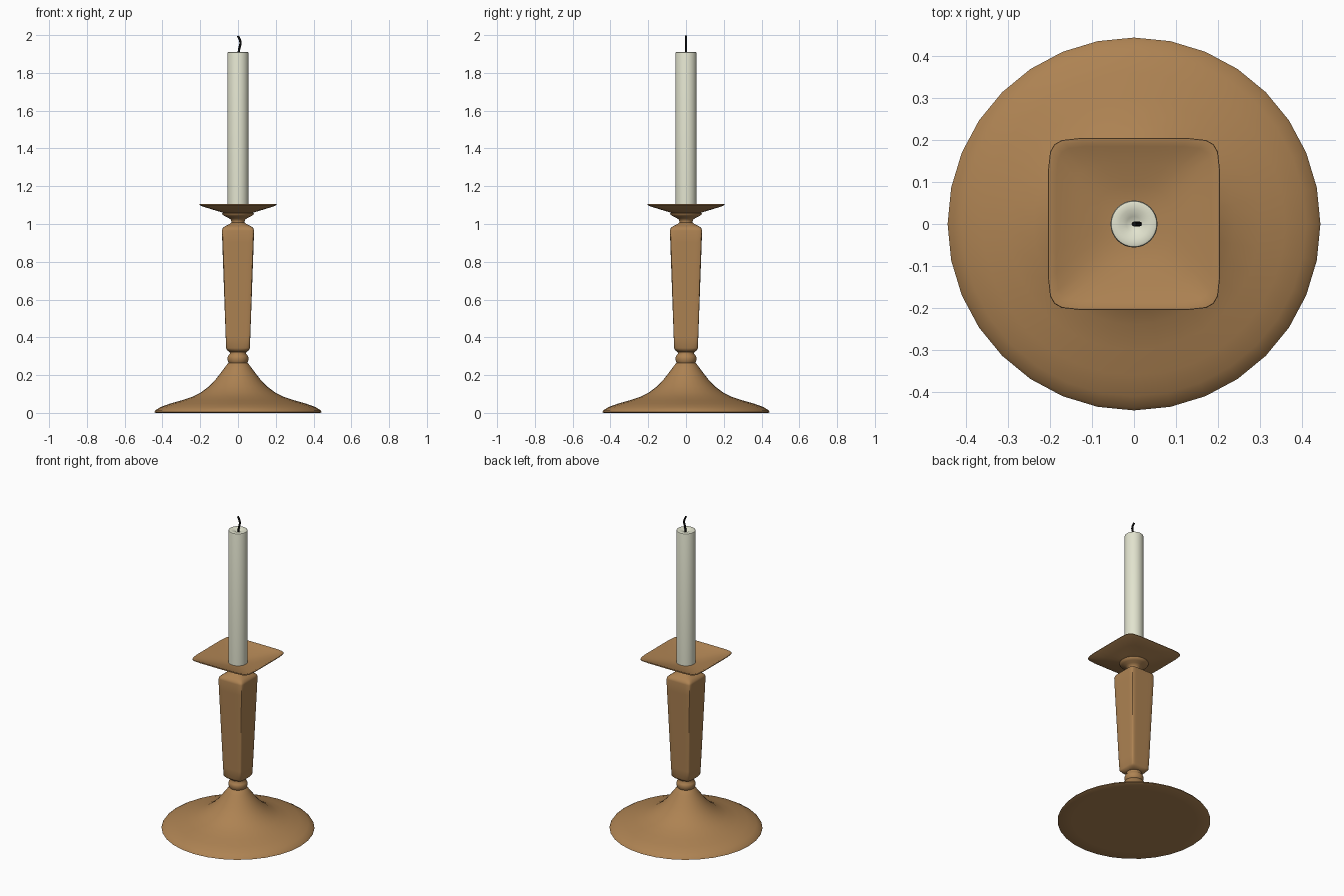
import bpy, bmesh, math

if "Cube" in bpy.data.objects:
    bpy.data.objects.remove(bpy.data.objects["Cube"])


def material(name, rgb):
    m = bpy.data.materials.new(name)
    m.diffuse_color = (*rgb, 1)
    m.use_nodes = True
    m.node_tree.nodes["Principled BSDF"].inputs["Base Color"].default_value = m.diffuse_color
    return m


WOOD = material("warm wood", (0.42, 0.225, 0.085))
WAX = material("ivory wax", (0.76, 0.77, 0.62))
BLACK = material("charred black", (0.004, 0.004, 0.004))


def ring_points(r, z, power, sides):
    """Superellipse ring: power 2 is round, high power is a soft square."""
    squeeze = 0.17 * min(1, (power - 2) / 6)   # gather points at the corners
    for i in range(sides):
        a = 2 * math.pi * i / sides
        a += squeeze * math.sin(4 * a)
        c, s = math.cos(a), math.sin(a)
        k = r / (abs(c) ** power + abs(s) ** power) ** (1 / power)
        yield (k * c, k * s, z)


def loft(name, rings, mat, sides=32, angle=50):
    """Join rings of (radius, height, power) into a closed smooth solid."""
    bm = bmesh.new()
    loops = [[bm.verts.new(p) for p in ring_points(*r, sides)] for r in rings]
    for lo, hi in zip(loops, loops[1:]):
        for i in range(sides):
            j = (i + 1) % sides
            bm.faces.new((lo[i], lo[j], hi[j], hi[i]))
    bm.faces.new(loops[0][::-1])
    bm.faces.new(loops[-1])
    me = bpy.data.meshes.new(name)
    bm.to_mesh(me)
    bm.free()
    me.materials.append(mat)
    ob = bpy.data.objects.new(name, me)
    bpy.context.collection.objects.link(ob)
    bpy.ops.object.select_all(action='DESELECT')
    ob.select_set(True)
    bpy.context.view_layer.objects.active = ob
    bpy.ops.object.shade_smooth_by_angle(angle=math.radians(angle))
    return ob


# Flared round foot
loft("foot", [(r, z, 2) for r, z in [
    (0.36, 0), (0.435, 0), (0.444, 0.004), (0.437, 0.014), (0.41, 0.031),
    (0.36, 0.049), (0.30, 0.066), (0.24, 0.086), (0.195, 0.109),
    (0.155, 0.139), (0.12, 0.175), (0.093, 0.21), (0.07, 0.24),
    (0.054, 0.262), (0.046, 0.268)]], WOOD, angle=80)

# Turned collar between foot and shaft
loft("lower_collar", [(r, z, 2) for r, z in [
    (0.046, 0.26), (0.050, 0.266), (0.054, 0.275), (0.056, 0.29),
    (0.052, 0.302), (0.043, 0.312), (0.044, 0.322), (0.052, 0.332),
    (0.052, 0.345)]], WOOD)

# Square tapering shaft with softened corners
loft("shaft", [
    (0.045, 0.322, 2), (0.058, 0.332, 5), (0.063, 0.343, 12),
    (0.065, 0.40, 16), (0.083, 0.90, 16), (0.085, 0.965, 16),
    (0.082, 0.978, 12), (0.066, 0.990, 6), (0.045, 1.000, 3),
    (0.036, 1.008, 2)], WOOD)

# Turned neck under the tray
loft("upper_collar", [(r, z, 2) for r, z in [
    (0.036, 1.0), (0.034, 1.012), (0.038, 1.024), (0.052, 1.033),
    (0.070, 1.041), (0.082, 1.049), (0.084, 1.056), (0.070, 1.062)]], WOOD)

# Dished square drip tray
loft("drip_tray", [
    (0.065, 1.054, 2), (0.09, 1.063, 3), (0.14, 1.078, 6),
    (0.192, 1.094, 9), (0.205, 1.101, 9), (0.204, 1.105, 9),
    (0.196, 1.105, 9), (0.185, 1.100, 9), (0.14, 1.086, 6),
    (0.09, 1.072, 3), (0.05, 1.064, 2)], WOOD)

# Candle with a rounded lip and shallow melt hollow
loft("candle", [(r, z, 2) for r, z in [
    (0.056, 1.058), (0.056, 1.902), (0.054, 1.909), (0.049, 1.911),
    (0.035, 1.909), (0.018, 1.904), (0.010, 1.898)]], WAX)

# Curved wick
cu = bpy.data.curves.new("wick", 'CURVE')
cu.dimensions = '3D'
cu.bevel_depth = 0.006
cu.bevel_resolution = 2
cu.use_fill_caps = True
cu.resolution_u = 6
sp = cu.splines.new('BEZIER')
path = [(0.002, 1.89), (0.006, 1.925), (0.013, 1.962), (0.0, 1.996)]
sp.bezier_points.add(len(path) - 1)
for bp, (x, z) in zip(sp.bezier_points, path):
    bp.co = (x, 0, z)
    bp.handle_left_type = bp.handle_right_type = 'AUTO'
cu.materials.append(BLACK)
bpy.context.collection.objects.link(bpy.data.objects.new("wick", cu))
